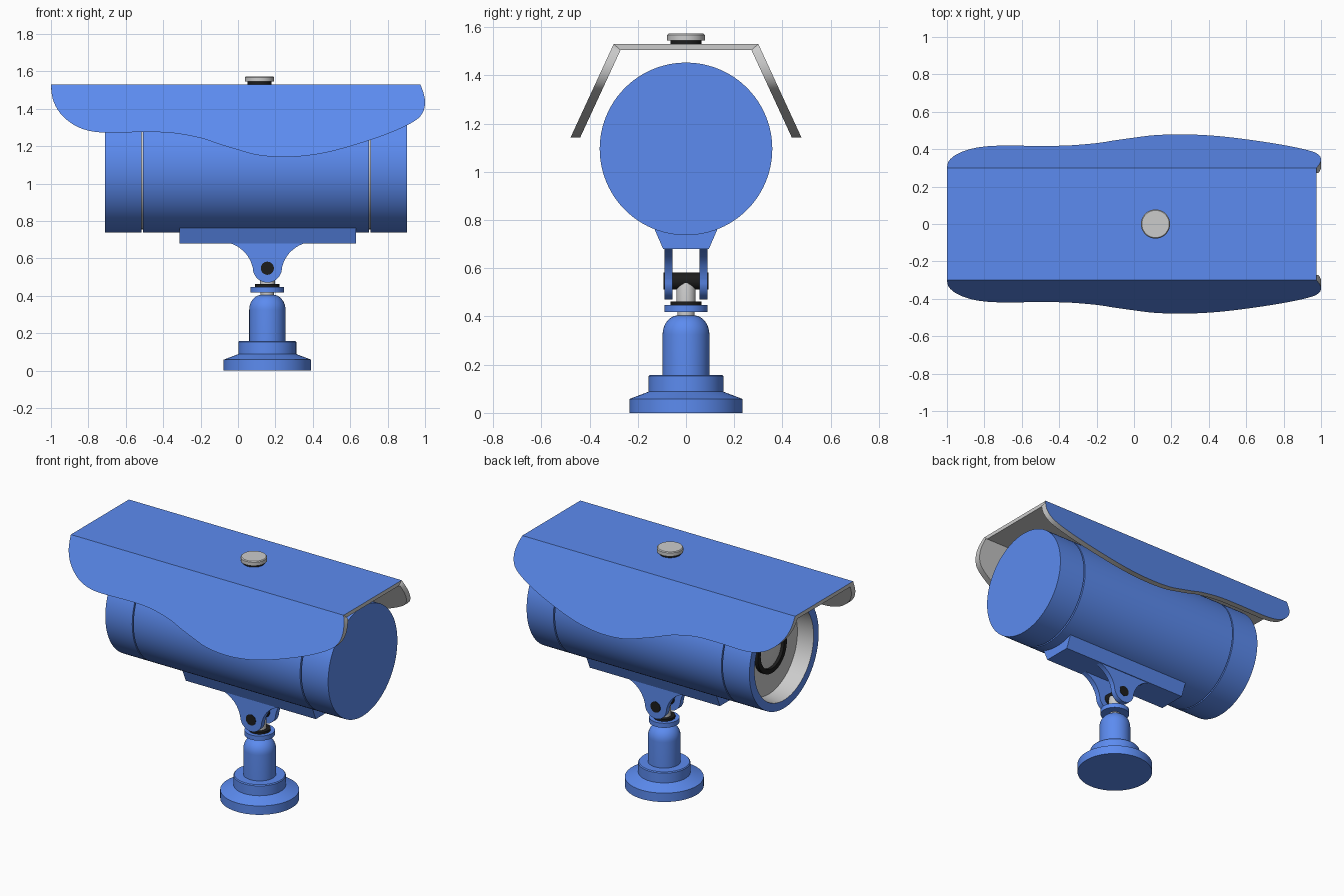
import bpy, bmesh, math

if "Cube" in bpy.data.objects:
    bpy.data.objects.remove(bpy.data.objects["Cube"])

def material(name, rgb):
    m = bpy.data.materials.new(name)
    m.diffuse_color = (*rgb, 1)
    m.use_nodes = True
    m.node_tree.nodes["Principled BSDF"].inputs["Base Color"].default_value = m.diffuse_color
    return m

BLUE = material("blue_paint", (0.107, 0.26, 0.87))
BLACK = material("black_rubber", (0.012, 0.012, 0.012))
GREY = None
POST_X = 0.157          # centre of the stand
BODY_Z, BODY_R = 1.095, 0.358

def finish(bm, name, mats, angle=30):
    bmesh.ops.remove_doubles(bm, verts=bm.verts, dist=1e-5)
    bmesh.ops.recalc_face_normals(bm, faces=bm.faces)
    me = bpy.data.meshes.new(name)
    bm.to_mesh(me)
    bm.free()
    for m in mats:
        me.materials.append(m)
    ob = bpy.data.objects.new(name, me)
    bpy.context.collection.objects.link(ob)
    bpy.ops.object.select_all(action='DESELECT')
    ob.select_set(True)
    bpy.context.view_layer.objects.active = ob
    bpy.ops.object.shade_smooth_by_angle(angle=math.radians(angle))
    return ob

def lathe(name, pts, mat, centre, axis='Z', n=64):
    """Revolve (radius, height) points about an axis; ends at r=0 close it."""
    bm = bmesh.new()
    cx, cy, cz = centre
    rings = []
    for r, h in pts:
        ring = []
        for i in range(n if r > 0 else 1):
            a = 2 * math.pi * i / n
            u, v = r * math.cos(a), r * math.sin(a)
            p = {'Z': (u, v, h), 'X': (h, u, v), 'Y': (u, h, v)}[axis]
            ring.append(bm.verts.new((p[0] + cx, p[1] + cy, p[2] + cz)))
        rings.append(ring)
    for a, b in zip(rings, rings[1:]):
        for i in range(n):
            j = (i + 1) % n
            f = [a[i % len(a)], a[j % len(a)], b[j % len(b)], b[i % len(b)]]
            bm.faces.new(list(dict.fromkeys(f)))
    return finish(bm, name, [mat] if mat else [])

def disc(name, r, h0, h1, mat, centre, axis='Z'):
    return lathe(name, [(0, h0), (r, h0), (r, h1), (0, h1)], mat, centre, axis)

def prism(name, pts, mat, place, d0, d1):
    """Extrude a 2D outline between two depths."""
    bm = bmesh.new()
    a, b = [[bm.verts.new(place(p, q, d)) for p, q in pts] for d in (d0, d1)]
    bm.faces.new(a)
    bm.faces.new(b[::-1])
    for i in range(len(pts)):
        j = (i + 1) % len(pts)
        bm.faces.new([a[i], a[j], b[j], b[i]])
    return finish(bm, name, [mat])

def spline(pts, steps=4):
    """Smooth curve through the points (Catmull-Rom)."""
    out = []
    ext = [pts[0]] + pts + [pts[-1]]
    for p0, p1, p2, p3 in zip(ext, ext[1:], ext[2:], ext[3:]):
        for s in range(steps):
            t = s / steps
            out.append(tuple(0.5 * (2 * b + (c - a) * t + (2 * a - 5 * b + 4 * c - d) * t * t
                                    + (3 * b - a - 3 * c + d) * t ** 3)
                             for a, b, c, d in zip(p0, p1, p2, p3)))
    return out + [pts[-1]]

# --- Sun shield: bent plate with wavy lower edge, blue outside, grey inside
TOP, UNDER = 1.53, 1.505
edge = spline([(-1, TOP), (-0.99, 1.45), (-0.95, 1.375), (-0.88, 1.315), (-0.8, 1.283),
               (-0.7, 1.272), (-0.5, 1.275), (-0.35, 1.27), (-0.2, 1.243), (-0.1, 1.21),
               (0, 1.18), (0.1, 1.153), (0.22, 1.142), (0.35, 1.147), (0.5, 1.172),
               (0.7, 1.23), (0.85, 1.286), (0.95, 1.338), (0.988, 1.38), (1, 1.43),
               (0.993, 1.48), (0.975, TOP)])
bm = bmesh.new()
sides = []
for s in (-1, 1):
    outer = [bm.verts.new((x, s * (0.3 + 0.4615 * (TOP - z)), z)) for x, z in edge]
    inner = []
    for x, z in edge:
        z = min(z, UNDER)
        inner.append(bm.verts.new((x, s * (0.26 + 0.4615 * (TOP - z)), z)))
    bm.faces.new(outer).material_index = 1
    bm.faces.new(inner)
    for i in range(len(edge) - 1):
        bm.faces.new([outer[i], outer[i + 1], inner[i + 1], inner[i]])
    sides.append((outer, inner))
(o0, i0), (o1, i1) = sides
bm.faces.new([o0[0], o0[-1], o1[-1], o1[0]]).material_index = 1
bm.faces.new([i0[0], i0[-1], i1[-1], i1[0]])
for k in (0, -1):
    bm.faces.new([o0[k], o1[k], i1[k], i0[k]])
grey = material("grey_metal", (0.55, 0.55, 0.55))
finish(bm, "sun_shield", [grey, BLUE], 20)

# --- Shield screw
disc("screw_washer", 0.065, 1.53, 1.548, BLACK, (0.115, 0, 0))
lathe("screw_head", [(0, 1.545), (0.078, 1.545), (0.078, 1.568), (0.073, 1.573), (0, 1.573)],
      GREY, (0.115, 0, 0))

# --- Housing: front bezel, barrel, rear cap, with narrow joints
axis_pt = (0, 0, BODY_Z)
R = BODY_R
lathe("front_bezel", [(0, -0.515), (R, -0.515), (R, -0.71), (0.305, -0.71)], BLUE, axis_pt, 'X', 96)
lathe("bezel_lining", [(0.305, -0.71), (0.295, -0.60), (0, -0.60)], GREY, axis_pt, 'X', 96)
lathe("barrel", [(0, -0.507), (R, -0.507), (R, 0.7), (0, 0.7)], BLUE, axis_pt, 'X', 96)
lathe("rear_cap", [(0, 0.709), (R, 0.709), (R, 0.903), (0, 0.903)], BLUE, axis_pt, 'X', 96)
for name, x in (("front_joint", -0.511), ("rear_joint", 0.7045)):
    disc(name, 0.34, x - 0.006, x + 0.006, GREY, axis_pt, 'X')

# --- Lens
lathe("lens_ring", [(0.15, -0.598), (0.15, -0.625), (0.12, -0.625), (0.12, -0.598), (0.15, -0.598)],
      BLACK, axis_pt, 'X')
lathe("lens_glass", [(0, -0.622), (0.05, -0.620), (0.09, -0.614), (0.12, -0.605)],
      GREY, axis_pt, 'X')

# --- Mounting rail under the barrel
prism("mount_rail", [(-0.095, 0.68), (0.095, 0.68), (0.131, 0.763), (0.06, 0.78),
                     (-0.06, 0.78), (-0.131, 0.763)],
      BLUE, lambda y, z, x: (x, y, z), -0.312, 0.63)

# --- Two hinge ears with flared tops and round bottoms
half = spline([(0.2, 0.682), (0.155, 0.66), (0.115, 0.625), (0.09, 0.585), (0.078, 0.55)], 4)
arc = [(0.078 * math.cos(t), 0.55 - 0.08 * math.sin(t))
       for t in (math.pi * i / 20 for i in range(1, 20))]
ear = half + arc + [(-x, z) for x, z in reversed(half)]
for name, s in (("hinge_ear_front", -1), ("hinge_ear_back", 1)):
    prism(name, ear, BLUE, lambda x, z, y: (POST_X + x, y, z), s * 0.055, s * 0.09)
disc("hinge_pin", 0.035, -0.093, 0.093, BLACK, (POST_X, 0, 0.547), 'Y')

# --- Stand
stand = (POST_X, 0, 0)
lathe("hinge_tongue", [(0, 0.39), (0.036, 0.39), (0.036, 0.43), (0.04, 0.43), (0.04, 0.52),
                       (0.022, 0.575), (0, 0.575)], GREY, stand)
disc("collar_washer", 0.065, 0.448, 0.462, BLACK, stand)
disc("lock_collar", 0.09, 0.418, 0.448, BLUE, stand)
dome = [(0.03 + 0.067 * math.cos(t), 0.325 + 0.08 * math.sin(t))
        for t in (math.pi / 2 * i / 10 for i in range(11))]
lathe("post", [(0, 0.15), (0.097, 0.15)] + dome + [(0, 0.405)], BLUE, stand)
lathe("base", [(0, 0), (0.234, 0), (0.234, 0.058), (0.155, 0.088), (0.155, 0.152),
               (0.15, 0.158), (0, 0.158)], BLUE, stand)
